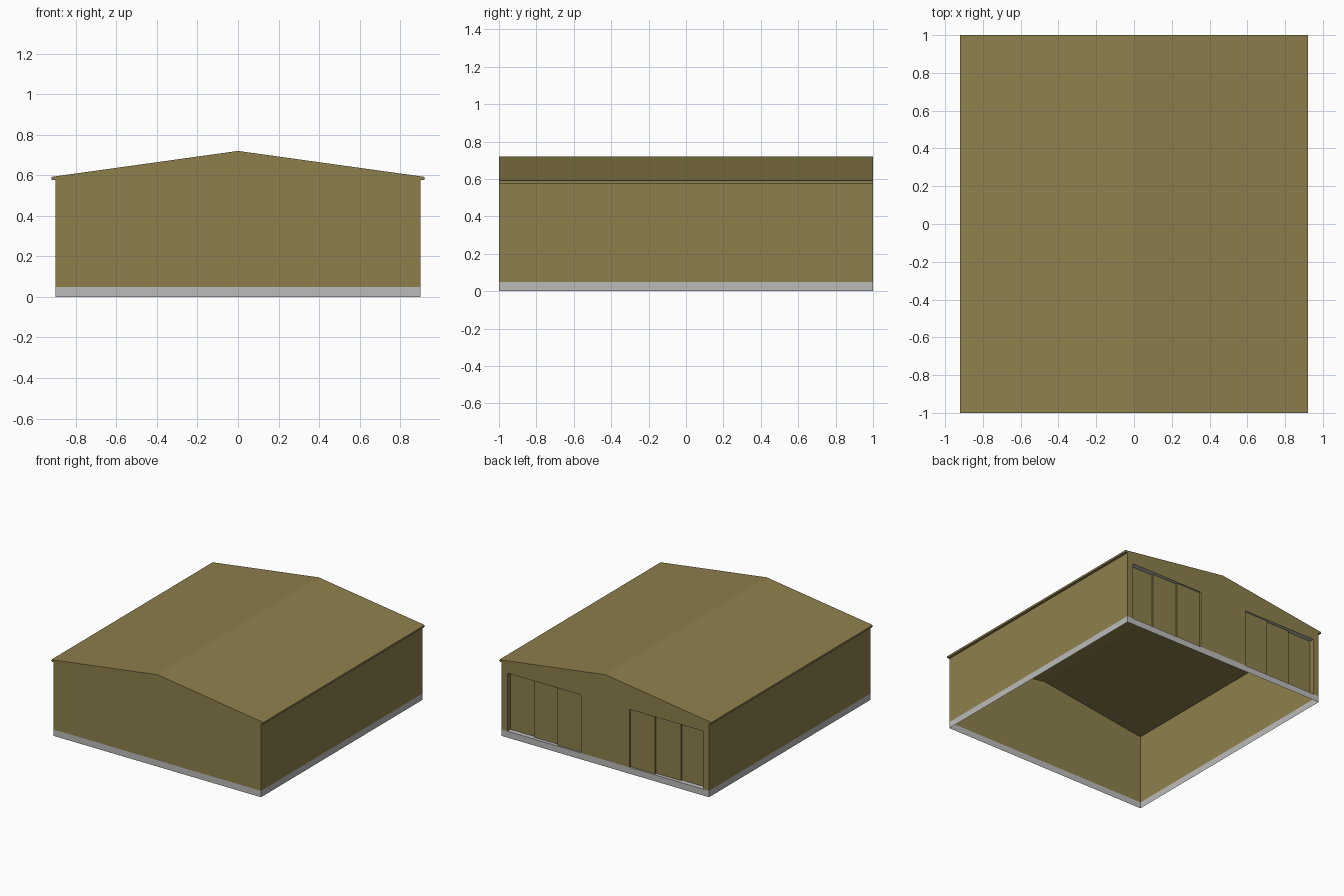
import bpy, bmesh

if "Cube" in bpy.data.objects:
    bpy.data.objects.remove(bpy.data.objects["Cube"])

W, L = 0.90, 1.0            # half width, half length
BASE, EAVE, RIDGE = 0.05, 0.592, 0.72
OVER, GUT = 0.92, 0.577     # gutter outer edge, gutter underside
D0, D1, DTOP = 0.21, 0.85, 0.505   # door opening inner / outer x, top
STEP = 0.013                # depth step between sliding panels


def material(name, rgb):
    m = bpy.data.materials.new(name)
    m.diffuse_color = (*rgb, 1)
    m.use_nodes = True
    m.node_tree.nodes["Principled BSDF"].inputs["Base Color"].default_value = m.diffuse_color
    return m


TAN = material("tan_cladding", (0.270, 0.213, 0.072))
GREY = material("light_concrete", (0.50, 0.50, 0.49))


def build(name, polys, mats):
    """polys: list of (points, material index); shared corners are welded."""
    bm = bmesh.new()
    for pts, mi in polys:
        f = bm.faces.new([bm.verts.new(p) for p in pts])
        f.material_index = mi
    bmesh.ops.remove_doubles(bm, verts=bm.verts, dist=1e-5)
    me = bpy.data.meshes.new(name)
    bm.to_mesh(me)
    bm.free()
    for m in mats:
        me.materials.append(m)
    ob = bpy.data.objects.new(name, me)
    bpy.context.collection.objects.link(ob)
    return ob


def roof_z(x):
    return RIDGE + (EAVE - RIDGE) * abs(x) / OVER


def back_quad(x0, x1, z0, z1, y):
    """Upright quad facing +y."""
    return [(x1, y, z0), (x0, y, z0), (x0, y, z1), (x1, y, z1)]


# concrete base strip around the foot
c = [(-W, -L), (W, -L), (W, L), (-W, L)]
build("base_strip", [([(*a, 0), (*b, 0), (*b, BASE), (*a, BASE)], 0)
                     for a, b in zip(c, c[1:] + c[:1])], [GREY])

# walls: two sides, front gable, back gable with two openings
ez = roof_z(W)
walls = [
    ([(W, -L, BASE), (W, L, BASE), (W, L, ez), (W, -L, ez)], 0),
    ([(-W, L, BASE), (-W, -L, BASE), (-W, -L, ez), (-W, L, ez)], 0),
    ([(-W, -L, BASE), (W, -L, BASE), (W, -L, ez), (0, -L, RIDGE), (-W, -L, ez)], 0),
]
for x0, x1 in ((-W, -D1), (-D0, D0), (D1, W)):
    walls.append((back_quad(x0, x1, BASE, DTOP, L), 0))
cols = (W, D1, D0, -D0, -D1, -W)
walls.append(([(x, L, DTOP) for x in cols] + [(-W, L, ez), (0, L, RIDGE), (W, L, ez)], 0))
build("walls", walls, [TAN])

# sliding doors: three panels each, stepping deeper towards the outside
pw = (D1 - D0) / 3
for s, side in ((1, "right"), (-1, "left")):
    polys = []

    def jamb(x, ya, yb, facing):
        q = [(x, ya, BASE), (x, yb, BASE), (x, yb, DTOP), (x, ya, DTOP)]
        polys.append((q if facing > 0 else q[::-1], 0))

    jamb(s * D0, L - STEP, L, s)
    jamb(s * D1, L - 3 * STEP, L, -s)
    for i in range(3):
        y = L - (i + 1) * STEP
        x0, x1 = sorted((s * (D0 + i * pw), s * (D0 + (i + 1) * pw)))
        polys.append((back_quad(x0, x1, BASE, DTOP, y), 0))
        if i < 2:
            jamb(s * (D0 + (i + 1) * pw), y - STEP, y, s)
        # sill below and track above the panel
        polys.append(([(x0, y, BASE), (x1, y, BASE), (x1, L, BASE), (x0, L, BASE)], 1))
        polys.append(([(x0, L, DTOP), (x1, L, DTOP), (x1, y, DTOP), (x0, y, DTOP)], 1))
    build("sliding_door_" + side, polys, [TAN, GREY])

# roof sheet with a small eave box along each side
roof = []
for s in (1, -1):
    prof = [(0, RIDGE), (s * OVER, EAVE), (s * OVER, GUT), (s * W, GUT)]
    for (xa, za), (xb, zb) in zip(prof, prof[1:]):
        q = [(xa, -L, za), (xb, -L, zb), (xb, L, zb), (xa, L, za)]
        roof.append((q if s > 0 else q[::-1], 0))
    for y in (-L, L):
        q = [(s * W, y, GUT), (s * OVER, y, GUT), (s * OVER, y, EAVE), (s * W, y, ez)]
        roof.append((q if s * y < 0 else q[::-1], 0))
build("roof", roof, [TAN])
